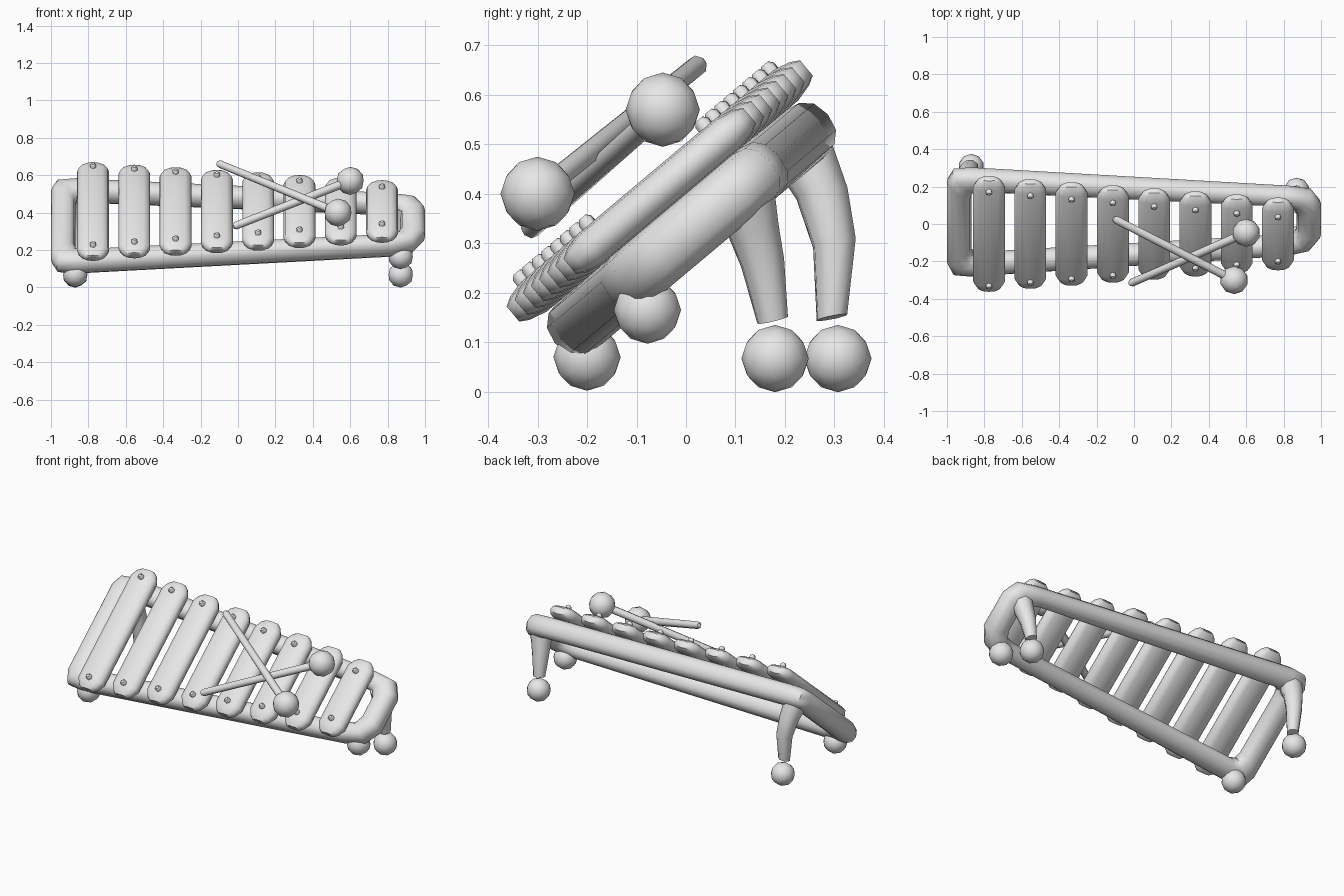
import bpy
import bmesh
import math
from mathutils import Vector

cube = bpy.data.objects.get("Cube")
if cube:
    bpy.data.objects.remove(cube, do_unlink=True)

grey = bpy.data.materials.new("light_grey")
grey.use_nodes = True
grey.diffuse_color = (0.8, 0.8, 0.8, 1)
grey.node_tree.nodes["Principled BSDF"].inputs["Base Color"].default_value = (0.8, 0.8, 0.8, 1)

# Playing surface is a plane tilted about x
TILT = math.radians(40)
ALONG = Vector((0, math.cos(TILT), math.sin(TILT)))
NORMAL = Vector((0, -math.sin(TILT), math.cos(TILT)))
SIDE = Vector((1, 0, 0))
parts = []


def deck(x, u, n):
    """Point given across, up the slope and above the slope."""
    return SIDE * x + ALONG * u + NORMAL * n


def finish(name, bm):
    bmesh.ops.recalc_face_normals(bm, faces=bm.faces)
    mesh = bpy.data.meshes.new(name)
    bm.to_mesh(mesh)
    bm.free()
    mesh.materials.append(grey)
    obj = bpy.data.objects.new(name, mesh)
    bpy.context.collection.objects.link(obj)
    parts.append(obj)


def power(v, e):
    return math.copysign(abs(v) ** e, v)


def loft(name, sections, sides=10, squareness=1.0, closed=False):
    """Skin through rings given as (centre, first half axis, second half axis)."""
    bm = bmesh.new()
    rings = []
    for centre, a, b in sections:
        ring = []
        for i in range(sides):
            t = math.tau * i / sides
            ring.append(bm.verts.new(centre + a * power(math.cos(t), squareness)
                                     + b * power(math.sin(t), squareness)))
        rings.append(ring)
    pairs = list(zip(rings, rings[1:]))
    if closed:
        pairs.append((rings[-1], rings[0]))
    else:
        bm.faces.new(rings[0])
        bm.faces.new(rings[-1])
    for r, s in pairs:
        for i in range(sides):
            j = (i + 1) % sides
            bm.faces.new((r[i], r[j], s[j], s[i]))
    finish(name, bm)


def ball(name, centre, radius):
    bm = bmesh.new()
    bmesh.ops.create_icosphere(bm, subdivisions=2, radius=radius)
    bmesh.ops.translate(bm, verts=bm.verts, vec=centre)
    finish(name, bm)


def rod(name, stations, sides=8):
    """Round rod through (point, radius) stations."""
    axis = (stations[-1][0] - stations[0][0]).normalized()
    a = axis.cross(Vector((0.3, 1, 0.2))).normalized()
    b = axis.cross(a)
    loft(name, [(p, a * r, b * r) for p, r in stations], sides)


# Tapered frame: outer and inner outline pairs on the sloping plane
outline = [
    ((-1, -0.06), (-0.87, 0.04)), ((-0.97, -0.13), (-0.86, 0.0)),
    ((-0.88, -0.14), (-0.82, -0.01)),
    ((0.82, 0.005), (0.79, 0.11)), ((0.94, 0.04), (0.85, 0.13)),
    ((1, 0.13), (0.87, 0.17)),
    ((1, 0.35), (0.87, 0.29)), ((0.95, 0.43), (0.85, 0.33)),
    ((0.83, 0.45), (0.79, 0.35)),
    ((-0.88, 0.58), (-0.82, 0.45)), ((-0.97, 0.57), (-0.86, 0.44)),
    ((-1, 0.51), (-0.87, 0.40)),
]
rings = []
for outer, inner in outline:
    o, i = deck(*outer, 0.245), deck(*inner, 0.245)
    rings.append(((o + i) / 2, (o - i) / 2, NORMAL * 0.062))
loft("frame", rings, 12, 0.85, closed=True)

# Eight bars, shortening to the left, each with two pegs
for k in range(8):
    f = k / 7
    x = -0.775 + 1.545 * f
    half = 0.387 - 0.15 * f
    middle = 0.22
    steps = [(0, 0.5), (0.018, 0.76), (0.055, 1)]
    ends = [(-half + d, s) for d, s in steps]
    ends += [(half - d, s) for d, s in reversed(steps)]
    loft(f"bar_{k + 1}",
         [(deck(x, middle + u, 0.345), SIDE * 0.085 * s, NORMAL * 0.04 * s) for u, s in ends],
         12, 0.75)
    for end, sign in (("front", -1), ("back", 1)):
        u = middle + sign * (half - 0.06 - 0.023 * f)
        rod(f"{end}_peg_{k + 1}",
            [(deck(x, u, 0.36), 0.018), (deck(x, u, 0.396), 0.017), (deck(x, u, 0.405), 0.009)], 6)

# Rear legs, flaring where they meet the frame
for name, points in {
    "right_leg": [(-0.91, 0.225, 0.5), (-0.89, 0.275, 0.4), (-0.875, 0.3, 0.3), (-0.87, 0.295, 0.15)],
    "left_leg": [(0.9, 0.11, 0.42), (0.885, 0.135, 0.33), (0.875, 0.155, 0.26), (0.87, 0.175, 0.145)],
}.items():
    rod(name, [(Vector(p), r) for p, r in zip(points, (0.07, 0.055, 0.046, 0.033))])

# Ball feet
for name, place in {
    "front_right_foot": (-0.87, -0.2, 0.07),
    "back_right_foot": (-0.87, 0.307, 0.067),
    "front_left_foot": (0.87, -0.078, 0.165),
    "back_left_foot": (0.87, 0.18, 0.067),
}.items():
    ball(name, Vector(place), 0.068)

# Two crossed mallets
for name, tail, head in (
    ("front_mallet", (-0.11, 0.03, 0.665), (0.535, -0.3, 0.4)),
    ("back_mallet", (-0.025, -0.32, 0.325), (0.6, -0.047, 0.57)),
):
    tail, head = Vector(tail), Vector(head)
    rod(name + "_stick",
        [(tail, 0.012), (tail.lerp(head, 0.02), 0.021), (head, 0.023)])
    ball(name + "_head", head, 0.075)

# Soft shading with crisp ends
bpy.ops.object.select_all(action="DESELECT")
for obj in parts:
    obj.select_set(True)
bpy.context.view_layer.objects.active = parts[0]
bpy.ops.object.shade_smooth_by_angle(angle=math.radians(50))
